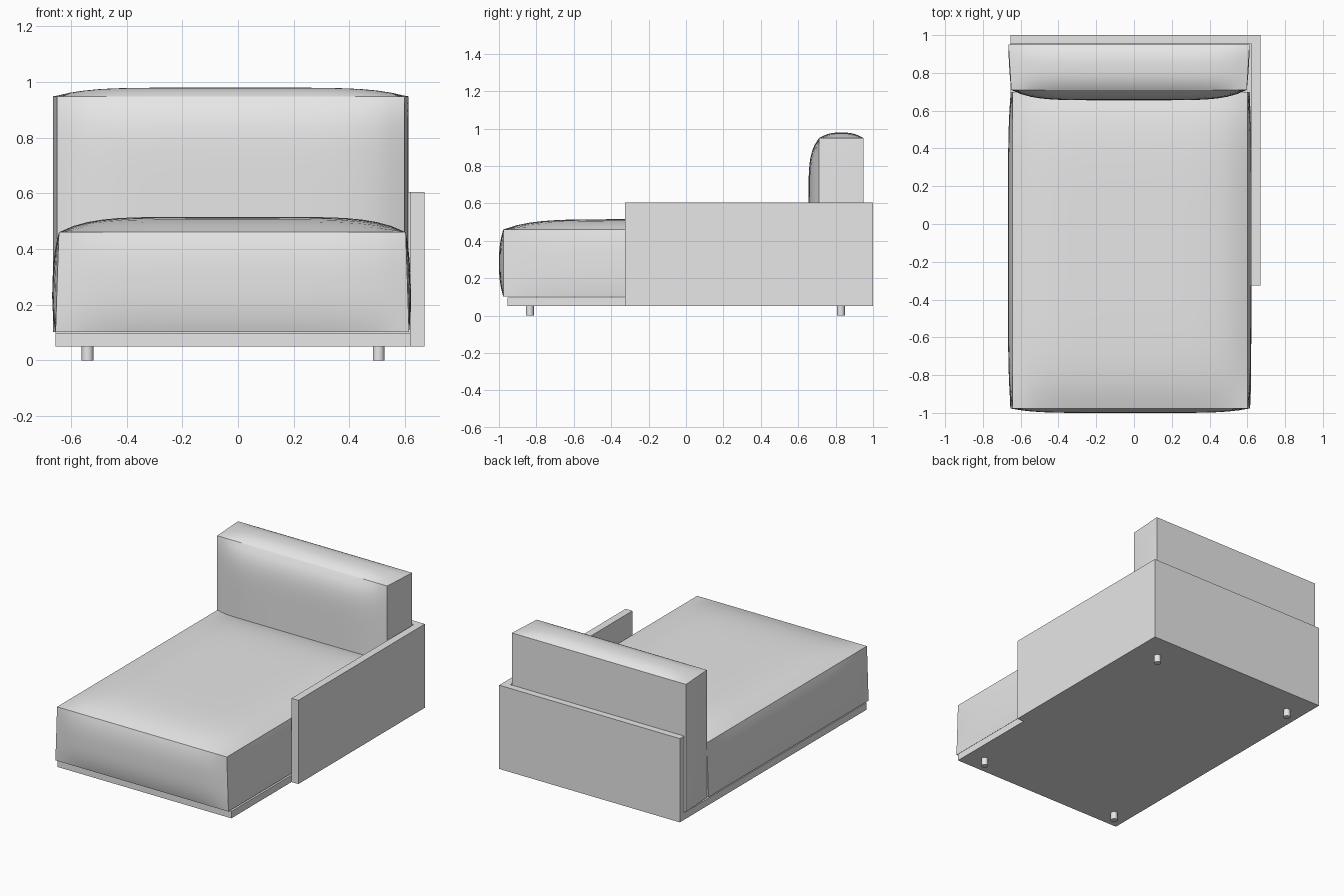
import bpy
import bmesh
from mathutils import Vector

cube = bpy.data.objects.get("Cube")
if cube:
    bpy.data.objects.remove(cube, do_unlink=True)

# One plain material for the whole sofa
grey = bpy.data.materials.new("light_grey")
grey.use_nodes = True
grey.diffuse_color = (0.8, 0.8, 0.8, 1)
grey.node_tree.nodes["Principled BSDF"].inputs["Base Color"].default_value = (0.8, 0.8, 0.8, 1)


def finish(name, bm):
    mesh = bpy.data.meshes.new(name)
    bmesh.ops.recalc_face_normals(bm, faces=bm.faces)
    bm.to_mesh(mesh)
    bm.free()
    mesh.materials.append(grey)
    obj = bpy.data.objects.new(name, mesh)
    bpy.context.collection.objects.link(obj)
    return obj


def prism(name, outline, z0, z1):
    """Flat outline in plan, extruded upward."""
    bm = bmesh.new()
    face = bm.faces.new([bm.verts.new((x, y, z0)) for x, y in outline])
    top = bmesh.ops.extrude_face_region(bm, geom=[face])["geom"]
    bmesh.ops.translate(bm, vec=(0, 0, z1 - z0),
                        verts=[v for v in top if isinstance(v, bmesh.types.BMVert)])
    return finish(name, bm)


def cushion(name, lo, hi, puff_lo, puff_hi, taper_axis, taper_sign, inset):
    """Box with crisp seams; each side swells by its own puff amount."""
    lo, hi = Vector(lo), Vector(hi)
    mid, half = (lo + hi) / 2, (hi - lo) / 2
    bm = bmesh.new()
    bmesh.ops.create_cube(bm, size=2)
    bmesh.ops.subdivide_edges(bm, edges=bm.edges[:], cuts=23, use_grid_fill=True)
    for face in bm.faces:
        face.smooth = True
    for edge in bm.edges:
        centre = (edge.verts[0].co + edge.verts[1].co) / 2
        edge.smooth = sum(abs(c) > 0.999 for c in centre) < 2
    for v in bm.verts:
        u = v.co.copy()
        pos = Vector([mid[i] + u[i] * half[i] for i in range(3)])
        pos.x -= u.x * inset * (1 + taper_sign * u[taper_axis]) / 2
        for i in range(3):
            if abs(u[i]) > 0.999:
                swell = puff_hi[i] if u[i] > 0 else -puff_lo[i]
                for j in range(3):
                    if j != i:
                        power = 6 if half[j] > 0.2 else 2.5
                        swell *= 1 - min(1, abs(u[j])) ** power
                pos[i] += swell
        v.co = pos
    return finish(name, bm)


# Base board
prism("base_board", [(-0.655, -0.955), (0.62, -0.955), (0.62, 0.955), (-0.655, 0.955)],
      0.05, 0.096)

# L-shaped panel forming the back and the left arm
prism("back_and_arm_panel",
      [(-0.655, 0.955), (0.62, 0.955), (0.62, -0.325), (0.67, -0.325), (0.67, 1), (-0.655, 1)],
      0.05, 0.605)

# Seat and back cushions
cushion("seat_cushion", (-0.655, -0.977, 0.102), (0.614, 0.70, 0.46),
        (0.017, 0.023, 0), (0.012, 0, 0.055), 2, 1, 0.012)
cushion("back_cushion", (-0.665, 0.71, 0.102), (0.612, 0.95, 0.948),
        (0.003, 0.055, 0), (0.003, 0, 0.031), 1, -1, 0.015)

# Legs
for side, x in (("right", -0.54), ("left", 0.505)):
    for end, y in (("front", -0.835), ("back", 0.828)):
        bm = bmesh.new()
        bmesh.ops.create_cone(bm, cap_ends=True, segments=20, radius1=0.021,
                              radius2=0.021, depth=0.052)
        bmesh.ops.translate(bm, vec=(x, y, 0.026), verts=bm.verts)
        for face in bm.faces:
            face.smooth = len(face.verts) == 4
        for edge in bm.edges:
            edge.smooth = all(f.smooth for f in edge.link_faces)
        finish(f"{end}_{side}_leg", bm)
